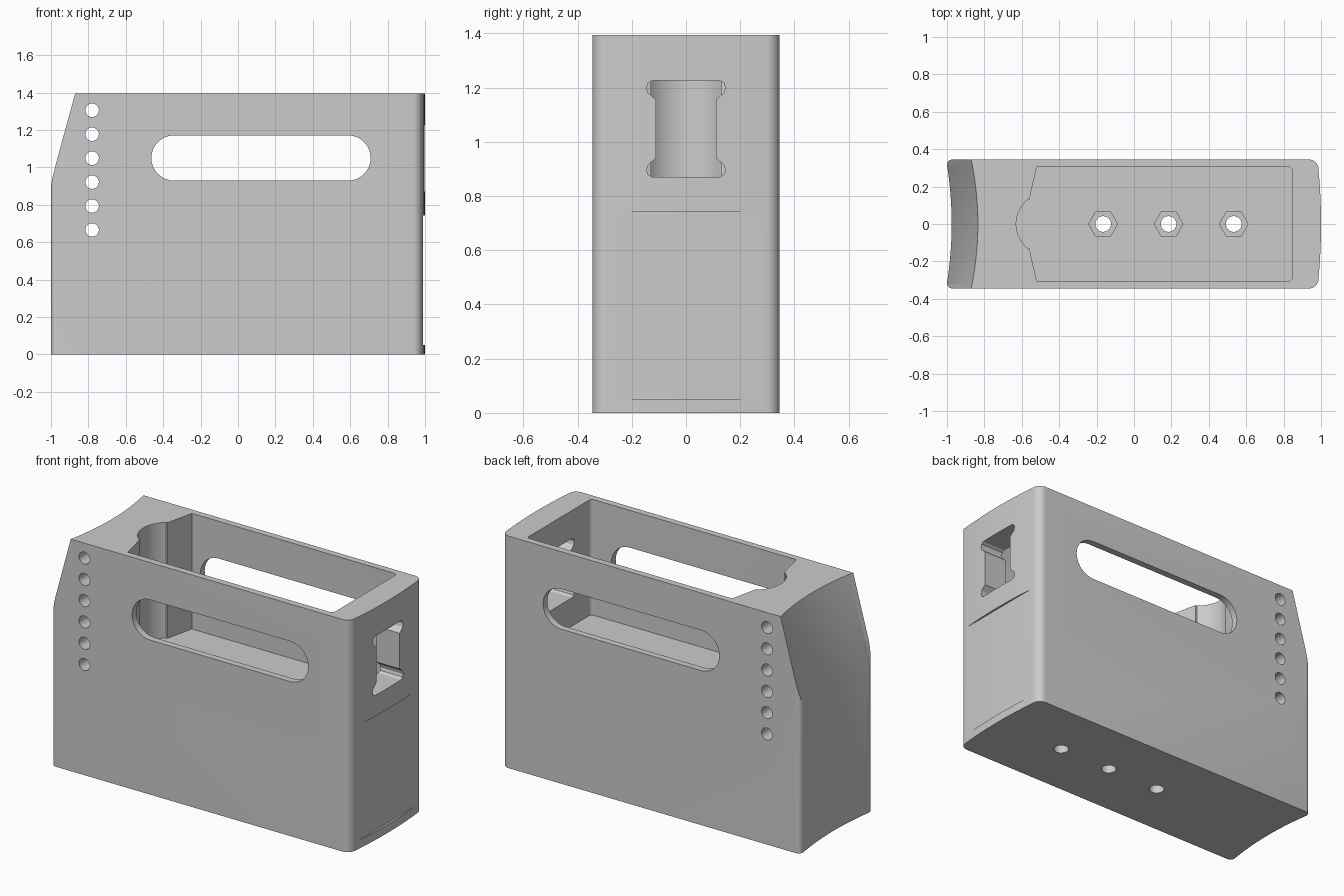
import bpy, bmesh, math
from mathutils import Vector

if "Cube" in bpy.data.objects:
    bpy.data.objects.remove(bpy.data.objects["Cube"])

H = 1.395   # overall height
FLOOR = 0.70  # floor of the open tray


def loft(name, rings):
    """Closed solid from two matching rings of 3D points."""
    bm = bmesh.new()
    a, b = [[bm.verts.new(p) for p in r] for r in rings]
    n = len(a)
    bm.faces.new(a)
    bm.faces.new(b)
    for i in range(n):
        j = (i + 1) % n
        bm.faces.new((a[i], a[j], b[j], b[i]))
    bmesh.ops.recalc_face_normals(bm, faces=bm.faces[:])
    me = bpy.data.meshes.new(name)
    bm.to_mesh(me)
    bm.free()
    ob = bpy.data.objects.new(name, me)
    bpy.context.collection.objects.link(ob)
    return ob


def prism(name, pts, lo, hi, axis='z'):
    """Extrude a 2D profile along an axis."""
    put = {'z': lambda p, t: Vector((p[0], p[1], t)),
           'y': lambda p, t: Vector((p[0], t, p[1])),
           'x': lambda p, t: Vector((t, p[0], p[1]))}[axis]
    return loft(name, [[put(p, t) for p in pts] for t in (lo, hi)])


def arc(cx, cy, r, a0, a1, n):
    return [(cx + r * math.cos(math.radians(a0 + (a1 - a0) * i / n)),
             cy + r * math.sin(math.radians(a0 + (a1 - a0) * i / n))) for i in range(n + 1)]


def circle(cx, cy, r, n=32):
    return arc(cx, cy, r, 0, 360, n)[:-1]


def cut(cutter):
    cutter.hide_render = True
    bpy.context.view_layer.objects.active = body
    m = body.modifiers.new("cut", 'BOOLEAN')
    m.operation = 'DIFFERENCE'
    m.solver = 'EXACT'
    m.object = cutter
    bpy.ops.object.modifier_apply(modifier=m.name)
    bpy.data.objects.remove(cutter)


# Body: convex right end, concave left end, rounded corners
N = 20
right = [(1 - 0.16 * y * y, y) for y in (-0.295 + 0.59 * i / N for i in range(N + 1))]
left = [(-0.975 - 0.25 * y * y, y) for y in (0.315 - 0.63 * i / N for i in range(N + 1))]
outline = (right + arc(0.936, 0.295, 0.05, 0, 90, 8)[1:]
           + arc(-0.97, 0.315, 0.03, 90, 180, 6)[:-1] + left
           + arc(-0.97, -0.315, 0.03, 180, 270, 6)[1:]
           + arc(0.936, -0.295, 0.05, -90, 0, 8)[:-1])
body = prism("box_body", outline, 0, H)

# Sloped concave upper part of the left end
def slope_ring(z):
    xc = -0.97 + 0.273 * (z - 0.9)
    ys = [-0.5 + i / 30 for i in range(31)]
    return [(xc - 0.3 * y * y, y, z) for y in ys] + [(-1.6, 0.5, z), (-1.6, -0.5, z)]
cut(loft("slope_cutter", [slope_ring(0.7), slope_ring(1.5)]))

# Open tray with tapered, scalloped left end
tray = ([(-0.52, -0.305)] + arc(0.825, -0.285, 0.02, -90, 0, 4)
        + arc(0.825, 0.285, 0.02, 0, 90, 4) + [(-0.52, 0.305), (-0.56, 0.13)]
        + arc(-0.46, 0, 0.17, 130, 230, 20) + [(-0.56, -0.13)])
cut(prism("tray_cutter", tray, FLOOR, 1.6))

# Long side slot
slot = arc(0.588, 1.05, 0.121, -90, 90, 20) + arc(-0.342, 1.05, 0.121, 90, 270, 20)
cut(prism("slot_cutter", slot, -0.6, 0.6, 'y'))

# Row of cross holes
for i in range(6):
    cut(prism("cross_hole_cutter", circle(-0.78, 0.665 + 0.128 * i, 0.036), -0.6, 0.6, 'y'))

# Eared window in the right end
q = [(0.11, 0.107), (0.14, 0.133), (0.145, 0.152), (0.14, 0.168), (0.125, 0.178)]
half = [(y, -z) for y, z in reversed(q)] + q
window = [(y, 1.048 + z) for y, z in half] + [(-y, 1.048 - z) for y, z in half]
cut(prism("window_cutter", window, 0.7, 1.2, 'x'))

# Flat panel cut into the bulged right end
cut(prism("panel_cutter", [(-0.5, 0.05), (0.5, 0.05), (0.5, 0.743), (-0.5, 0.743)], 0.988, 1.2, 'x'))

# Bolt holes with hex nut pockets in the tray floor
for x in (-0.165, 0.185, 0.533):
    cut(prism("bolt_cutter", circle(x, 0, 0.042), -0.2, 1.0))
    cut(prism("nut_cutter", circle(x, 0, 0.077, 6), FLOOR - 0.08, 1.0))

bpy.ops.object.select_all(action='DESELECT')
body.select_set(True)
bpy.context.view_layer.objects.active = body
bpy.ops.object.shade_smooth_by_angle(angle=math.radians(25))
